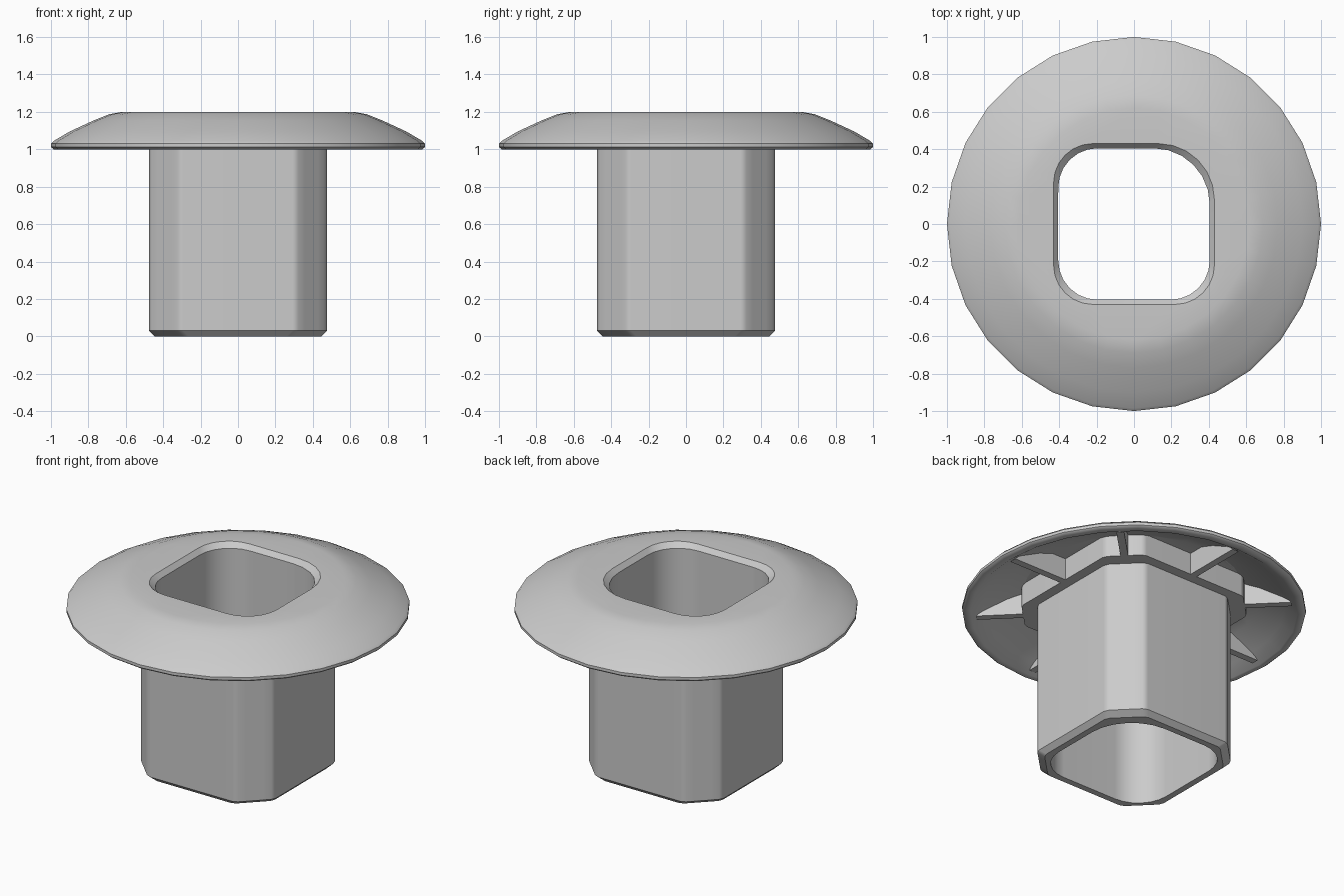
import bpy, bmesh
from math import sin, cos, pi, radians
from mathutils import Matrix, Vector

old = bpy.data.objects.get("Cube")
if old:
    bpy.data.objects.remove(old, do_unlink=True)

SIDES = 28            # every loop has this many points
STEPS = SIDES // 4    # points per quarter turn

grey = bpy.data.materials.new("plain grey")
grey.use_nodes = True
grey.diffuse_color = (0.6, 0.6, 0.6, 1)
grey.node_tree.nodes["Principled BSDF"].inputs["Base Color"].default_value = (0.6, 0.6, 0.6, 1)


def circle(r, z):
    return [Vector((r * cos(2 * pi * i / SIDES), r * sin(2 * pi * i / SIDES), z))
            for i in range(SIDES)]


def rounded_square(half, z, radius=0.21, back_left_radius=0.3):
    """Square opening with one wider corner."""
    pts = []
    for q in range(4):
        r = radius if q else back_left_radius
        for i in range(STEPS):
            a = pi / 2 * i / (STEPS - 1)
            p = Vector((half - r + r * cos(a), half - r + r * sin(a), z))
            pts.append(Matrix.Rotation(q * pi / 2, 3, 'Z') @ p)
    return pts


def chamfered_square(half, z, cut=0.165, soft=0.018):
    """Square with flat cut corners whose edges are slightly softened."""
    c = half - cut
    a, b = Vector((half, c, z)), Vector((c, half, z))
    d = (b - a).normalized() * soft
    corner = [a - Vector((0, soft, 0))]
    corner += [(a + d).lerp(b - d, i / (STEPS - 3)) for i in range(STEPS - 2)]
    corner += [b - Vector((soft, 0, 0))]
    return [Matrix.Rotation(q * pi / 2, 3, 'Z') @ p for q in range(4) for p in corner]


def finish(name, bm):
    mesh = bpy.data.meshes.new(name)
    bm.to_mesh(mesh)
    bm.free()
    mesh.materials.append(grey)
    ob = bpy.data.objects.new(name, mesh)
    bpy.context.collection.objects.link(ob)
    return ob


def smooth(ob, angle):
    bpy.ops.object.select_all(action='DESELECT')
    ob.select_set(True)
    bpy.context.view_layer.objects.active = ob
    bpy.ops.object.shade_smooth_by_angle(angle=radians(angle))
    weighted = ob.modifiers.new("weighted normals", 'WEIGHTED_NORMAL')
    weighted.keep_sharp = True


def loft(name, loops):
    bm = bmesh.new()
    rings = [[bm.verts.new(p) for p in loop] for loop in loops]
    for low, high in zip(rings, rings[1:]):
        for i in range(SIDES):
            j = (i + 1) % SIDES
            bm.faces.new((low[i], low[j], high[j], high[i]))
    return finish(name, bm)


# Hollow square sleeve, from the top of the opening round to its outer wall
sleeve = loft("sleeve", [
    rounded_square(0.43, 1.2), rounded_square(0.405, 1.17), rounded_square(0.405, 0),
    chamfered_square(0.445, 0), chamfered_square(0.475, 0.03), chamfered_square(0.475, 1.01)])
smooth(sleeve, 35)

# Domed flange with a collar and hollow underside
underside = [(0.64, 1.15), (0.74, 1.115), (0.88, 1.045), (0.95, 1.0)]
dome = [(0.985, 1.0), (1.0, 1.012), (1.0, 1.03), (0.985, 1.045), (0.9, 1.095),
        (0.77, 1.155), (0.69, 1.187), (0.62, 1.2)]
flange = loft("flange", [
    chamfered_square(0.475, 1.01), chamfered_square(0.54, 1.01), chamfered_square(0.54, 1.15),
    *[circle(r, z) for r, z in underside + dome], rounded_square(0.43, 1.2)])
smooth(flange, 40)

# Eight radial stiffening ribs beneath the flange
rib_profile = [(0.5, 1.01), (0.92, 1.01), (0.88, 1.05), (0.74, 1.12), (0.64, 1.16), (0.5, 1.16)]
thickness = 0.045
bm = bmesh.new()
for k in range(8):
    turn = Matrix.Rotation(k * pi / 4, 3, 'Z')
    face = bm.faces.new([bm.verts.new(turn @ Vector((r, -thickness / 2, z)))
                         for r, z in rib_profile])
    extruded = bmesh.ops.extrude_face_region(bm, geom=[face], use_keep_orig=True)
    moved = [v for v in extruded["geom"] if isinstance(v, bmesh.types.BMVert)]
    bmesh.ops.translate(bm, verts=moved, vec=turn @ Vector((0, thickness, 0)))
bmesh.ops.recalc_face_normals(bm, faces=bm.faces)
finish("ribs", bm)
